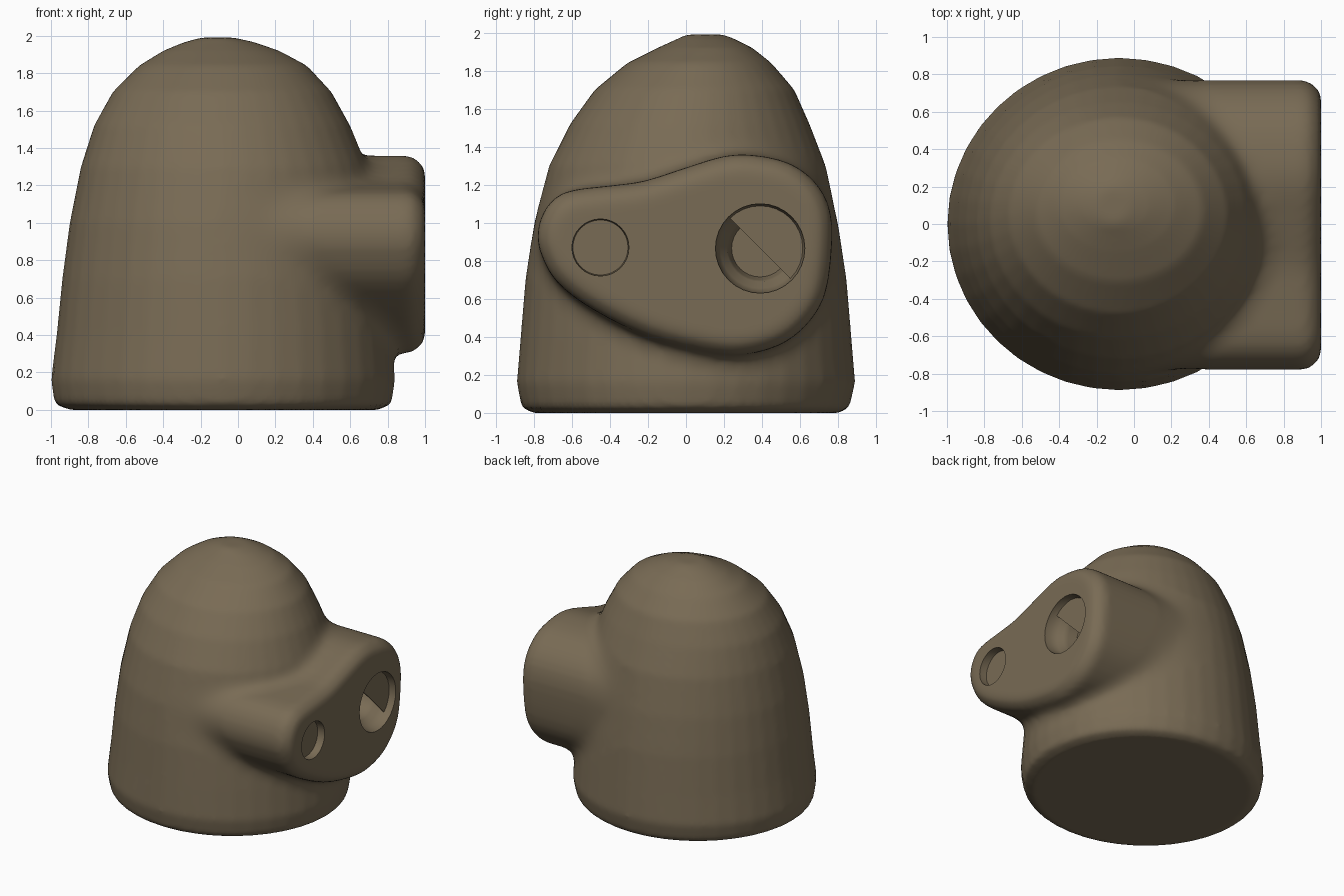
import bpy, bmesh, math
from mathutils import Vector
from mathutils.bvhtree import BVHTree

if "Cube" in bpy.data.objects:
    bpy.data.objects.remove(bpy.data.objects["Cube"])

brown = bpy.data.materials.new("warm_brown")
brown.diffuse_color = (0.19, 0.147, 0.09, 1)
brown.use_nodes = True
brown.node_tree.nodes["Principled BSDF"].inputs["Base Color"].default_value = brown.diffuse_color


def loft(name, rings):
    """Closed solid through a list of equally long point rings."""
    bm = bmesh.new()
    vr = [[bm.verts.new(p) for p in r] for r in rings]
    n = len(vr[0])
    for a, b in zip(vr, vr[1:]):
        for i in range(n):
            j = (i + 1) % n
            bm.faces.new((a[i], a[j], b[j], b[i]))
    bm.faces.new(vr[0][::-1])
    bm.faces.new(vr[-1])
    bmesh.ops.recalc_face_normals(bm, faces=bm.faces)
    me = bpy.data.meshes.new(name)
    bm.to_mesh(me)
    bm.free()
    me.materials.append(brown)
    ob = bpy.data.objects.new(name, me)
    bpy.context.collection.objects.link(ob)
    return ob


def tree(ob):
    bm = bmesh.new()
    bm.from_mesh(ob.data)
    t = BVHTree.FromBMesh(bm)
    bm.free()
    return t


def apply(ob, kind, **props):
    m = ob.modifiers.new(kind, kind)
    for k, v in props.items():
        setattr(m, k, v)
    bpy.context.view_layer.objects.active = ob
    bpy.ops.object.modifier_apply(modifier=m.name)


def boolean(ob, other, op):
    apply(ob, 'BOOLEAN', object=other, operation=op, solver='EXACT')
    bpy.data.objects.remove(other)


def curve(p0, p1, p2, p3, t):
    """Catmull-Rom interpolation."""
    return 0.5 * (2 * p1 + (p2 - p0) * t + (2 * p0 - 5 * p1 + 4 * p2 - p3) * t * t
                  + (3 * p1 - p0 - 3 * p2 + p3) * t ** 3)


# Domed body: z, x min, x max, y min, y max
levels = [
    (0.0, -.90, .75, -.81, .81), (.03, -.98, .82, -.865, .86),
    (.16, -1.0, .84, -.89, .89), (.4, -.97, .82, -.87, .87),
    (.7, -.94, .79, -.845, .845), (1.0, -.90, .75, -.80, .80),
    (1.3, -.84, .69, -.72, .735), (1.52, -.77, .60, -.61, .65),
    (1.7, -.67, .50, -.48, .57), (1.84, -.53, .37, -.31, .45),
    (1.92, -.40, .22, -.15, .35), (1.965, -.29, .09, -.05, .26),
    (1.99, -.2, -.02, 0, .2)]
N = 40
rings = []
for z, x0, x1, y0, y1 in levels:
    rings.append([((x0 + x1) / 2 + (x1 - x0) / 2 * math.cos(math.tau * i / N),
                   (y0 + y1) / 2 + (y1 - y0) / 2 * math.sin(math.tau * i / N), z)
                  for i in range(N)])
body = loft("snouted_head", rings)

# Snout: lopsided outline in y, z, pulled along x with a rounded front rim
pts = [Vector(p) for p in [
    (-.78, .93), (-.76, 1.03), (-.7, 1.12), (-.6, 1.17), (-.4, 1.195), (-.22, 1.22),
    (0, 1.29), (.2, 1.35), (.36, 1.355), (.55, 1.31), (.69, 1.2), (.76, 1.05),
    (.765, .85), (.73, .62), (.64, .47), (.5, .36), (.3, .305), (.1, .32),
    (-.2, .4), (-.5, .55), (-.68, .69), (-.76, .83)]]
n = len(pts)
outline = [curve(pts[i - 1], pts[i], pts[(i + 1) % n], pts[(i + 2) % n], t / 3)
           for i in range(n) for t in range(3)]
m = len(outline)
inward = []
for i in range(m):
    d = (outline[(i + 1) % m] - outline[i - 1]).normalized()
    inward.append(Vector((d.y, -d.x)))
rings = []
for x, inset in [(0, 0), (.45, 0), (.9, 0), (.94, .012), (.975, .04), (.995, .07), (1.0, .1)]:
    rings.append([(x, *(p + q * inset)) for p, q in zip(outline, inward)])
snout = loft("snout", rings)

# Merge both and soften the seam between them
body_tree, snout_tree = tree(body), tree(snout)
boolean(body, snout, 'UNION')
apply(body, 'REMESH', mode='VOXEL', voxel_size=0.024)
bm = bmesh.new()
bm.from_mesh(body.data)
seam = [v for v in bm.verts
        if body_tree.find_nearest(v.co)[3] < .09 and snout_tree.find_nearest(v.co)[3] < .09]
for group, steps in ((seam, 30), (bm.verts[:], 2)):
    for _ in range(steps):
        bmesh.ops.smooth_vert(bm, verts=group, factor=0.5, use_axis_x=True,
                              use_axis_y=True, use_axis_z=True)
bm.to_mesh(body.data)
bm.free()


# Nostrils: turned cutters along x
def nostril(y, z, profile):
    cutter = loft("nostril_cutter", [
        [(x, y + r * math.cos(math.tau * i / 32), z + r * math.sin(math.tau * i / 32))
         for i in range(32)] for x, r in profile])
    cutter.hide_render = True
    boolean(body, cutter, 'DIFFERENCE')


nostril(-.45, .87, [(1.1, .15), (.98, .15), (.94, .145)])
nostril(.39, .865, [(1.1, .235), (.99, .235), (.95, .225), (.9, .21),
                    (.87, .175), (.83, .165), (.76, .15)])

# Half-round flap covering part of the larger nostril
arc = [math.radians(-45 + 180 * i / 20) for i in range(21)]
flap = loft("nostril_flap", [
    [(x, .39 + .226 * math.cos(a), .865 + .226 * math.sin(a)) for a in arc]
    for x in (.94, .947)])

# Shading
body.data.materials.clear()
body.data.materials.append(brown)
for p in body.data.polygons:
    p.material_index = 0
for ob in (body, flap):
    bpy.ops.object.select_all(action='DESELECT')
    ob.select_set(True)
    bpy.context.view_layer.objects.active = ob
    bpy.ops.object.shade_smooth_by_angle(angle=math.radians(40))
